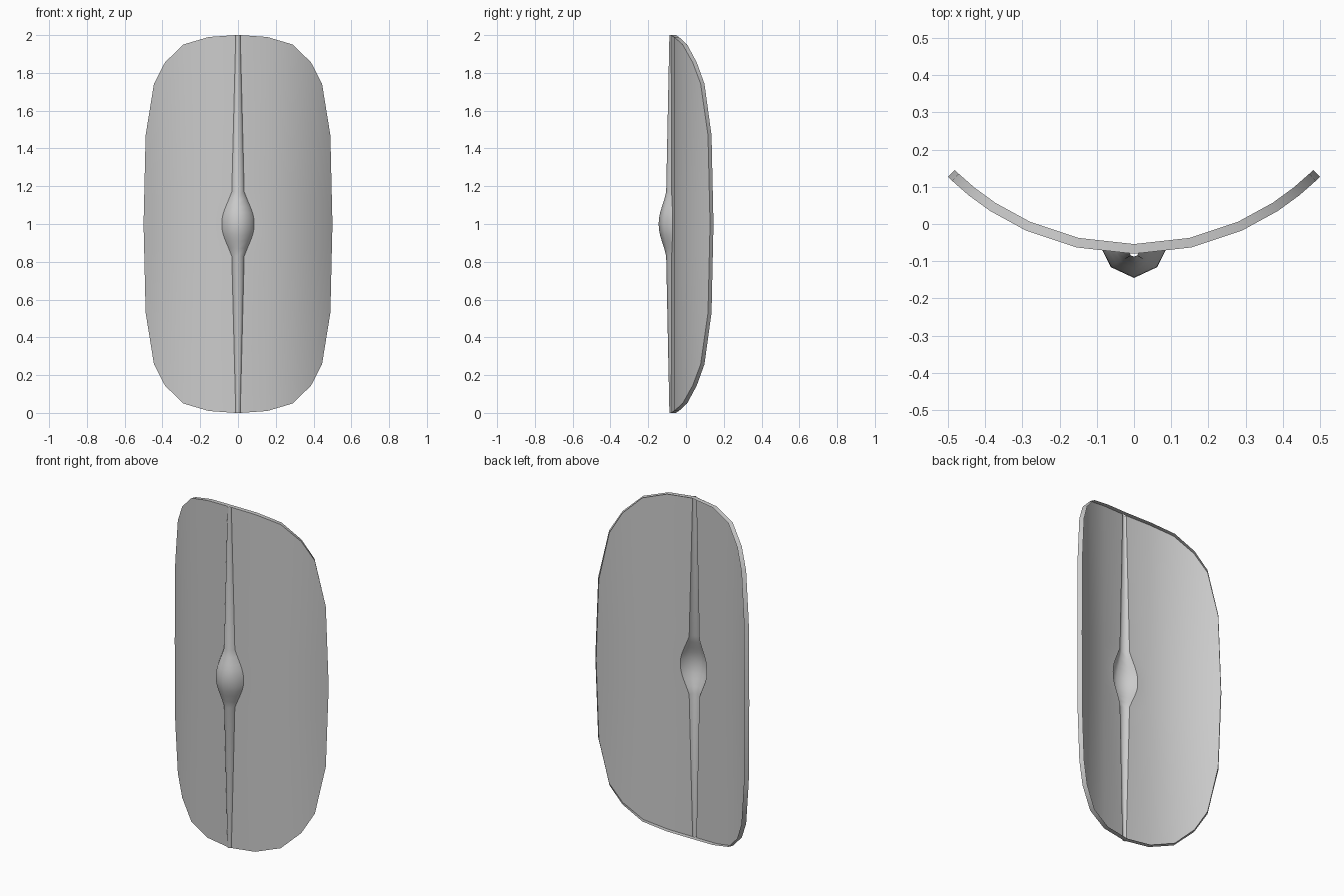
import bpy, bmesh, math

if "Cube" in bpy.data.objects:
    bpy.data.objects.remove(bpy.data.objects["Cube"])

R, CY, T = 0.707, 0.627, 0.026          # curve radius, curve centre y, rim depth
# plate outline: half width x -> half height
OUTLINE = [(0.155, 0.99), (0.29, 0.95), (0.387, 0.855),
           (0.445, 0.742), (0.489, 0.47), (0.5, 0.0)]
# rib and boss: distance from middle -> (half width, ridge y)
RIB = [(0.0, 0.085, -0.145), (0.03, 0.084, -0.143), (0.06, 0.077, -0.137),
       (0.09, 0.066, -0.128), (0.13, 0.049, -0.115), (0.17, 0.033, -0.105),
       (1.0, 0.012, -0.088)]
ROWS = [(-t, w, y) for t, w, y in reversed(RIB[1:])] + RIB


def chord_y(x):
    """Front y of the plate near the middle, where it is flat-sided."""
    return -0.08 + 0.0173 * abs(x) / 0.155


def on_curve(x, r):
    """Point on the curved section with radius r, at the angle of front x."""
    a = math.asin(x / R)
    return r * math.sin(a), CY - r * math.cos(a)


def grid(bm, cols):
    """Quads between neighbouring columns of points."""
    v = [[bm.verts.new(p) for p in col] for col in cols]
    for a, b in zip(v, v[1:]):
        for j in range(len(a) - 1):
            bm.faces.new((a[j], b[j], b[j + 1], a[j + 1]))


def finish(name, bm):
    bmesh.ops.remove_doubles(bm, verts=bm.verts[:], dist=1e-5)
    mesh = bpy.data.meshes.new(name)
    bm.to_mesh(mesh)
    bm.free()
    ob = bpy.data.objects.new(name, mesh)
    bpy.context.collection.objects.link(ob)
    for p in mesh.polygons:
        p.use_smooth = True
    return ob


# curved plate: a single sheet, open along the rib
bm = bmesh.new()
for s in (-1, 1):
    cols = [[(s * w, chord_y(w), 1 + t) for t, w, _ in ROWS]]
    for x, h in OUTLINE:
        px, py = on_curve(x, R)
        cols.append([(s * px, py, 1 + t * h) for t, _, _ in ROWS])
    grid(bm, cols if s > 0 else cols[::-1])
finish("plate", bm)

# hollow rib swelling into the boss
bm = bmesh.new()
cols = []
for f, g in ((-1, 1), (-0.73, 0.39), (0, 0), (0.73, 0.39), (1, 1)):
    cols.append([(f * w, y + (chord_y(w) - y) * g, 1 + t) for t, w, y in ROWS])
grid(bm, cols)
finish("rib_and_boss", bm)

# rim turned back all round the outline
bm = bmesh.new()
half = [(0.0, 1.0)] + OUTLINE
top = [(-x, h) for x, h in half[:0:-1]] + half
loop = top + [(x, -h) for x, h in top[-2::-1]]
cols = []
for x, h in loop:
    cols.append([(*on_curve(x, R - T), 1 + h), (*on_curve(x, R), 1 + h)])
grid(bm, cols)
finish("rim", bm)
